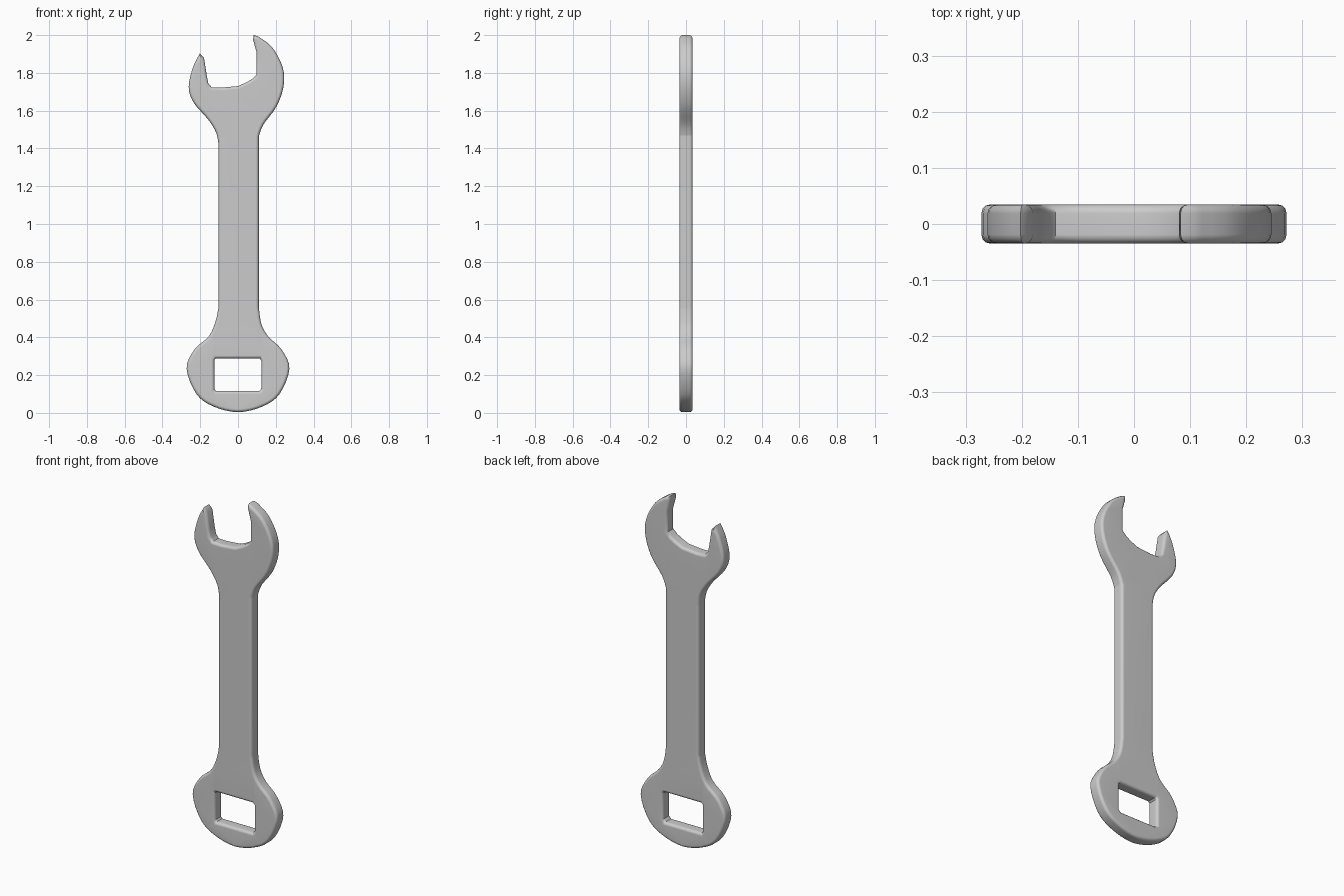
import bpy
import bmesh
import math
from mathutils import Vector

cube = bpy.data.objects.get("Cube")
if cube:
    bpy.data.objects.remove(cube, do_unlink=True)

HALF_DEPTH = 0.035
ROUND = 0.016
ROUND_STEPS = 3


def smooth_run(points, steps=4):
    """Sample a smooth curve through the points, ends included."""
    pts = [Vector(p) for p in points]
    pts = [pts[0]] + pts + [pts[-1]]
    out = []
    for a, b, c, d in zip(pts, pts[1:], pts[2:], pts[3:]):
        for i in range(steps):
            t = i / steps
            out.append(b + (c - a) * t / 2
                       + (a * 2 - b * 5 + c * 4 - d) * t * t / 2
                       + (b * 3 - a - c * 3 + d) * t ** 3 / 2)
    return out + [pts[-1]]


def inset(loop, dist):
    """Move a closed loop towards its left-hand side."""
    out = []
    for i, p in enumerate(loop):
        before = (p - loop[i - 1]).normalized()
        after = (loop[(i + 1) % len(loop)] - p).normalized()
        n1 = Vector((-before.y, before.x))
        n2 = Vector((-after.y, after.x))
        n = (n1 + n2).normalized()
        out.append(p + n * dist / max(n.dot(n1), 0.45))
    return out


# Closed end with its shoulders, left shaft edge to right shaft edge
ring = smooth_run([
    (-0.103, 0.56), (-0.119, 0.484), (-0.155, 0.405), (-0.23, 0.336),
    (-0.272, 0.235), (-0.22, 0.1), (-0.13, 0.034), (0, 0.004),
    (0.13, 0.034), (0.22, 0.1), (0.272, 0.235), (0.23, 0.336),
    (0.16, 0.405), (0.124, 0.47), (0.11, 0.56)])

# Outer edge of the taller jaw
tall_jaw = smooth_run([
    (0.11, 1.463), (0.135, 1.527), (0.204, 1.622), (0.241, 1.728),
    (0.237, 1.828), (0.182, 1.934), (0.107, 1.993)])

# Stepped mouth between the jaws
mouth = [Vector(p) for p in (
    (0.083, 2.0), (0.08, 1.975), (0.098, 1.91), (0.098, 1.79),
    (0.075, 1.768), (0.045, 1.75), (0, 1.73), (-0.087, 1.722),
    (-0.14, 1.724), (-0.157, 1.745), (-0.166, 1.79), (-0.18, 1.88))]

# Outer edge of the shorter jaw
short_jaw = smooth_run([
    (-0.202, 1.903), (-0.237, 1.833), (-0.261, 1.727), (-0.235, 1.643),
    (-0.158, 1.553), (-0.116, 1.484), (-0.103, 1.42)])

outline = ring + tall_jaw + mouth + short_jaw

# Rectangular hole with clipped corners, wound the other way
hole = [Vector(p) for p in (
    (-0.125, 0.125), (-0.125, 0.28), (-0.117, 0.288), (0.115, 0.288),
    (0.125, 0.275), (0.125, 0.13), (0.112, 0.116), (-0.117, 0.116))]

# Rounded rim section: inset and depth pairs from front to back
front = []
for i in range(ROUND_STEPS + 1):
    a = math.pi / 2 * i / ROUND_STEPS
    front.append((ROUND * (1 - math.sin(a)),
                  -HALF_DEPTH + ROUND * (1 - math.cos(a))))
section = front + [(d, -y) for d, y in reversed(front)]

bm = bmesh.new()
caps = {0: [], len(section) - 1: []}
for loop in (outline, hole):
    rings = [[bm.verts.new((p.x, y, p.y)) for p in inset(loop, d)]
             for d, y in section]
    count = len(loop)
    for r0, r1 in zip(rings, rings[1:]):
        for i in range(count):
            j = (i + 1) % count
            bm.faces.new((r0[i], r0[j], r1[j], r1[i]))
    for k in caps:
        r = rings[k]
        caps[k] += [bm.edges.get((r[i - 1], r[i])) for i in range(count)]

# Flat front and back faces around the hole
for k, edges in caps.items():
    bmesh.ops.triangle_fill(bm, edges=edges, use_beauty=True,
                            normal=(0, -1 if k == 0 else 1, 0))
bmesh.ops.recalc_face_normals(bm, faces=bm.faces[:])

mesh = bpy.data.meshes.new("wrench_body")
bm.to_mesh(mesh)
bm.free()
wrench = bpy.data.objects.new("wrench_body", mesh)
bpy.context.collection.objects.link(wrench)

# Soft rim with flat-looking faces
bpy.ops.object.select_all(action='DESELECT')
wrench.select_set(True)
bpy.context.view_layer.objects.active = wrench
bpy.ops.object.shade_smooth_by_angle(angle=math.radians(40))
normals = wrench.modifiers.new("face_weighting", 'WEIGHTED_NORMAL')
normals.keep_sharp = True
